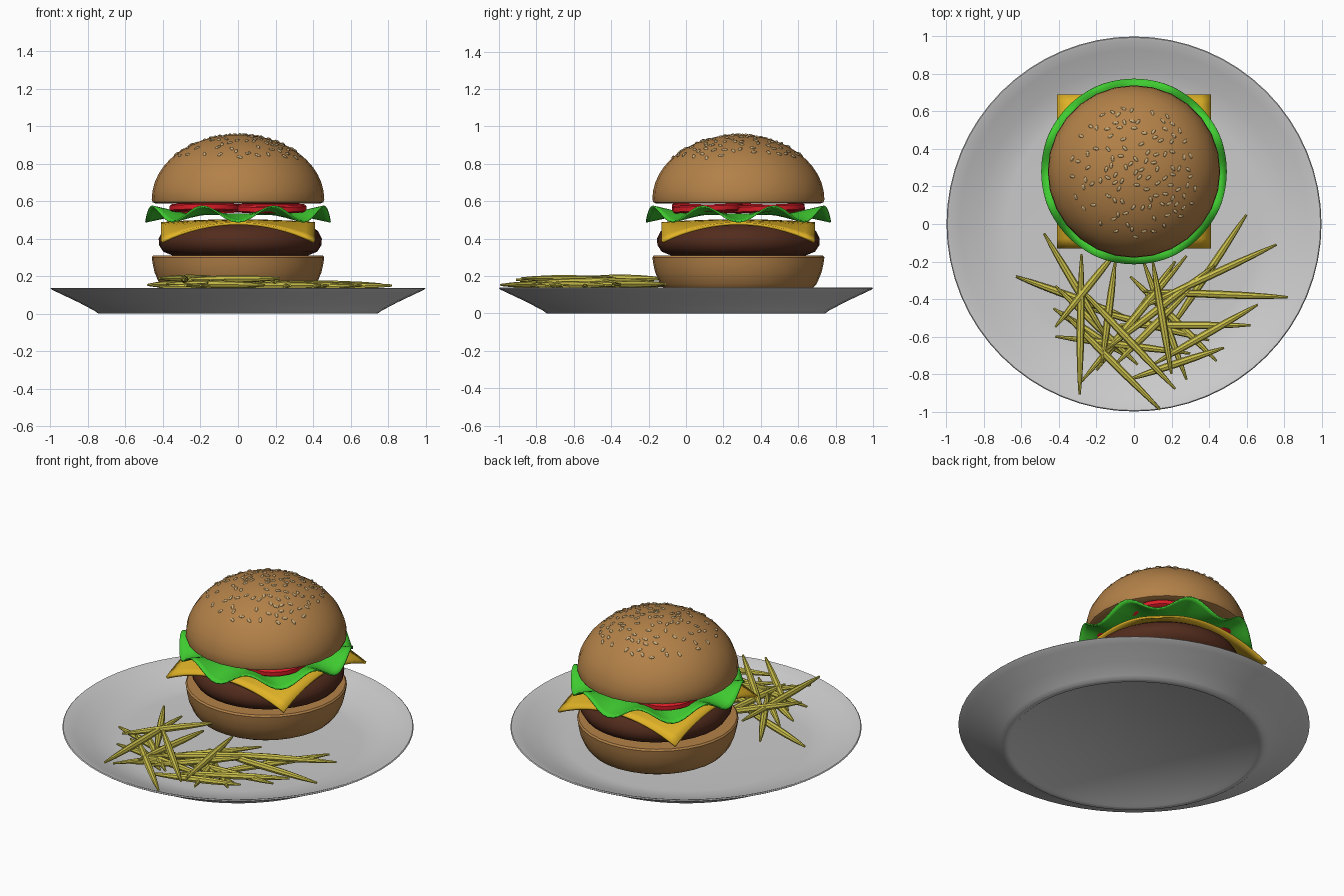
import bpy, math, random
from mathutils import Vector, Matrix

if "Cube" in bpy.data.objects:
    bpy.data.objects.remove(bpy.data.objects["Cube"])

random.seed(4)
CX, CY = 0.0, 0.28   # burger axis


def mat(name, r, g, b):
    m = bpy.data.materials.new(name)
    m.diffuse_color = (r, g, b, 1)
    m.use_nodes = True
    m.node_tree.nodes["Principled BSDF"].inputs["Base Color"].default_value = m.diffuse_color
    return m


BUN = mat("bun_brown", .45, .22, .065)
PATTY = mat("meat_brown", .085, .025, .012)
CHEESE = mat("cheese_yellow", .75, .45, .02)
LEAF = mat("leaf_green", .05, .6, .03)
RED = mat("tomato_red", .7, .012, .02)
FRY = mat("fry_yellow", .6, .53, .07)
SEED = mat("seed_tan", .6, .42, .2)


def make(name, verts, faces, material=None, angle=40):
    me = bpy.data.meshes.new(name)
    me.from_pydata(verts, [], faces)
    ob = bpy.data.objects.new(name, me)
    bpy.context.collection.objects.link(ob)
    if material:
        me.materials.append(material)
    bpy.ops.object.select_all(action='DESELECT')
    ob.select_set(True)
    bpy.context.view_layer.objects.active = ob
    bpy.ops.object.shade_smooth_by_angle(angle=math.radians(angle))
    return ob


def lathe_data(profile, n, matrix=Matrix()):
    """Revolve (radius, z) points, bottom to top; flat caps at both ends."""
    verts = [matrix @ Vector((r * math.cos(2 * math.pi * i / n), r * math.sin(2 * math.pi * i / n), z))
             for r, z in profile for i in range(n)]
    faces = [(k * n + i, k * n + (i + 1) % n, (k + 1) * n + (i + 1) % n, (k + 1) * n + i)
             for k in range(len(profile) - 1) for i in range(n)]
    faces += [tuple(reversed(range(n))), tuple(range(len(verts) - n, len(verts)))]
    return verts, faces


def lathe(name, profile, n, material=None, at=(0, 0, 0), angle=40):
    return make(name, *lathe_data(profile, n, Matrix.Translation(at)), material, angle)


def merged(name, parts, material):
    verts, faces = [], []
    for v, f in parts:
        o = len(verts)
        verts += v
        faces += [tuple(i + o for i in q) for q in f]
    return make(name, verts, faces, material)


# Plate: thin dish with sloping sides
lathe("plate", [(.70, .012), (.715, 0), (.745, 0), (.765, .015), (.85, .06), (.96, .112), (.99, .126),
                (1.0, .133), (.995, .138), (.98, .135), (.93, .115), (.83, .075), (.74, .05), (.68, .045),
                (.3, .045)], 64)

# Bottom bun
lathe("bottom_bun", [(.28, .085), (.34, .1), (.39, .125), (.42, .16), (.445, .22), (.455, .265),
                     (.46, .3), (.452, .31)], 32, BUN, (CX, CY, 0))

# Patty
lathe("patty", [(.3, .305), (.36, .31), (.41, .33), (.433, .365), (.435, .4), (.415, .44),
                (.37, .47), (.28, .485)], 32, PATTY, (.012, CY, 0))

# Cheese: square sheet with drooping corners
N, H = 16, .41
verts, faces = [], []
for j in range(N + 1):
    for i in range(N + 1):
        u, v = 2 * i / N - 1, 2 * j / N - 1
        verts.append((CX + H * u, CY + H * v, .503 - .015 * max(u * u, v * v) - .1 * u * u * v * v))
for j in range(N):
    for i in range(N):
        a = j * (N + 1) + i
        faces.append((a, a + 1, a + N + 2, a + N + 1))
cheese = make("cheese", verts, faces, CHEESE)
mod = cheese.modifiers.new("thickness", 'SOLIDIFY')
mod.thickness = .015

# Lettuce: disc with a ruffled edge
SEG, RINGS = 96, [.05, .3, .38, .43, .465, .495]
verts, faces = [], []
for r in RINGS:
    amp = .042 * max(0, (r - .3) / .195)
    for i in range(SEG):
        t = 2 * math.pi * i / SEG
        verts.append((CX + r * math.cos(t), CY + r * math.sin(t), .535 - amp * math.cos(8 * t)))
for k in range(len(RINGS) - 1):
    for i in range(SEG):
        j = (i + 1) % SEG
        faces.append((k * SEG + i, (k + 1) * SEG + i, (k + 1) * SEG + j, k * SEG + j))
faces.append(tuple(range(SEG)))
lettuce = make("lettuce", verts, faces, LEAF, 60)
mod = lettuce.modifiers.new("thickness", 'SOLIDIFY')
mod.thickness = .008

# Tomato slices
slices = []
for sx in (-1, 1):
    for sy in (-1, 1):
        m = Matrix.Translation((CX + sx * .175, CY + sy * .165, .562)) @ Matrix.Rotation(math.radians(2.5 * sx), 4, 'X')
        slices.append(lathe_data([(.18, -.02), (.19, -.012), (.19, .012), (.18, .02)], 24, m))
merged("tomato_slices", slices, RED)

# Top bun: half-ellipsoid dome
BR, BZ, BH = .46, .61, .346
dome = [(.3, .588), (.44, .588), (.455, .594)]
dome += [(BR * math.cos(a), BZ + BH * math.sin(a)) for a in [k * math.pi / 2 / 12 for k in range(12)]]
dome.append((.004, BZ + BH))
lathe("top_bun", dome, 28, BUN, (CX, CY, 0))

# Sesame seeds scattered over the dome
seeds, spots = [], []
for _ in range(1500):
    r, t = .355 * random.random() ** .6, random.uniform(0, 2 * math.pi)
    x, y = r * math.cos(t), r * math.sin(t)
    if len(spots) >= 115 or any((x - a) ** 2 + (y - b) ** 2 < .0009 for a, b in spots):
        continue
    spots.append((x, y))
    z = BH * math.sqrt(1 - (r / BR) ** 2)
    normal = Vector((x / BR ** 2, y / BR ** 2, z / BH ** 2))
    m = (Matrix.Translation((CX + x, CY + y, BZ + z)) @ normal.to_track_quat('Z', 'Y').to_matrix().to_4x4()
         @ Matrix.Rotation(random.uniform(0, math.pi), 4, 'Z') @ Matrix.Diagonal((.017, .009, .007, 1)))
    seeds.append(lathe_data([(.05, -1), (.7, -.7), (1, 0), (.7, .7), (.05, 1)], 8, m))
merged("sesame_seeds", seeds, SEED)

# Fries: tapered sticks given by their end points seen from above
FRIES = [(-.63, -.28, -.05, -.49), (-.48, -.05, -.15, -.6), (-.28, -.16, -.29, -.91), (.60, .05, .18, -.58),
         (.76, -.11, .03, -.45), (.82, -.39, .05, -.36), (.66, -.43, .1, -.75), (.62, -.54, -.1, -.54),
         (.44, -.73, -.02, -.28), (.14, -.99, -.38, -.47), (.22, -.88, -.3, -.33), (.28, -.83, .05, -.2),
         (.2, -.8, .1, -.2), (-.42, -.6, .3, -.69), (-.28, -.84, .28, -.17), (-.42, -.33, .02, -.75),
         (-.2, -.78, .22, -.2), (-.15, -.67, .43, -.22), (-.42, -.55, -.08, -.13), (-.43, -.45, -.05, -.7),
         (-.17, -.74, -.1, -.2), (.48, -.66, -.03, -.83), (-.1, -.75, .3, -.35), (-.25, -.45, .4, -.62)]
fries = []
for n, (x1, y1, x2, y2) in enumerate(FRIES):
    base = (.075, .16, .18, .11, .165, .135, .15, .12)[n % 8]
    ends = []
    for x, y in ((x1, y1), (x2, y2)):
        z = base + random.uniform(-.01, .01)
        if math.hypot(x, y) > .75:
            z = max(z, .15)
        ends.append(Vector((x, y, z)))
    d = ends[1] - ends[0]
    L = d.length
    m = Matrix.Translation(ends[0]) @ d.to_track_quat('Z', 'Y').to_matrix().to_4x4()
    fries.append(lathe_data([(.006, 0), (.013, .12 * L), (.019, .3 * L), (.021, .5 * L),
                             (.019, .7 * L), (.013, .88 * L), (.006, L)], 8, m))
merged("fries", fries, FRY)
